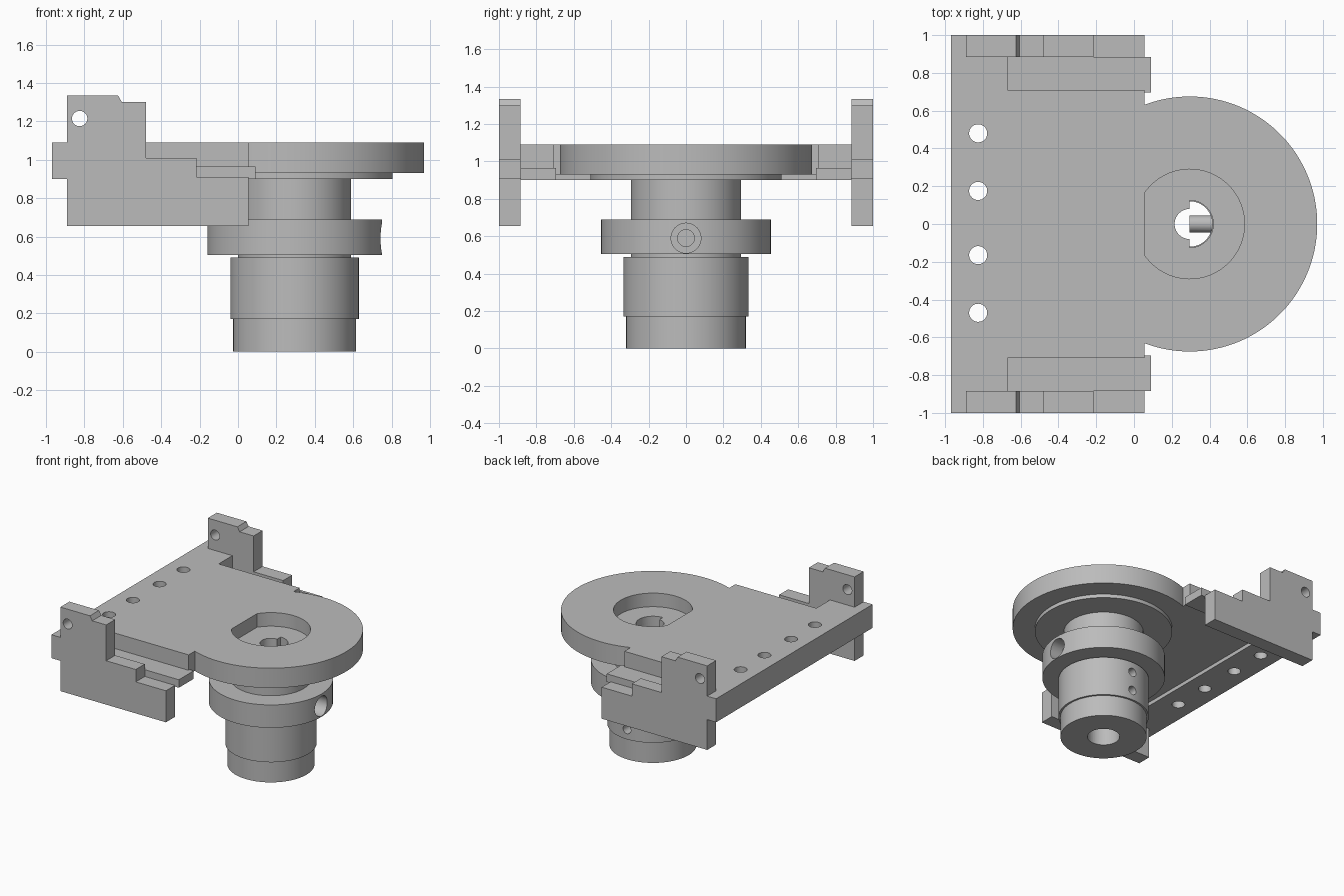
import bpy, bmesh
from math import sin, cos, pi, radians, acos, asin
from mathutils import Vector, Matrix

if "Cube" in bpy.data.objects:
    bpy.data.objects.remove(bpy.data.objects["Cube"])

metal = bpy.data.materials.new("plain grey")
metal.use_nodes = True
metal.diffuse_color = (0.5, 0.5, 0.5, 1)
metal.node_tree.nodes["Principled BSDF"].inputs["Base Color"].default_value = (0.5, 0.5, 0.5, 1)

AXIS = 0.295      # x of the hub's centre line
PLATE_TOP = 1.09
PLATE_LOW = 0.93


def finish(name, bm):
    bmesh.ops.recalc_face_normals(bm, faces=bm.faces)
    mesh = bpy.data.meshes.new(name)
    bm.to_mesh(mesh)
    bm.free()
    mesh.materials.append(metal)
    obj = bpy.data.objects.new(name, mesh)
    bpy.context.collection.objects.link(obj)
    return obj


def prism(name, outline, low, high, along="z"):
    """Extrude a flat outline along z, or an x-z outline along y."""
    place = (lambda a, b: (a, b, low)) if along == "z" else (lambda a, b: (a, low, b))
    bm = bmesh.new()
    face = bm.faces.new([bm.verts.new(place(a, b)) for a, b in outline])
    out = bmesh.ops.extrude_face_region(bm, geom=[face])
    verts = [g for g in out["geom"] if isinstance(g, bmesh.types.BMVert)]
    shift = (0, 0, high - low) if along == "z" else (0, high - low, 0)
    bmesh.ops.translate(bm, verts=verts, vec=shift)
    return finish(name, bm)


def rod(name, start, end, radius, sides=32):
    start, end = Vector(start), Vector(end)
    turn = (end - start).to_track_quat("Z", "Y").to_matrix().to_4x4()
    bm = bmesh.new()
    bmesh.ops.create_cone(bm, cap_ends=True, segments=sides, radius1=radius, radius2=radius,
                          depth=(end - start).length,
                          matrix=Matrix.Translation((start + end) / 2) @ turn)
    return finish(name, bm)


def arc(radius, start, end, steps):
    return [(AXIS + radius * cos(start + (end - start) * i / steps),
             radius * sin(start + (end - start) * i / steps)) for i in range(steps + 1)]


def rect(x0, x1, y0, y1):
    return [(x0, y0), (x1, y0), (x1, y1), (x0, y1)]


def cut(target, *cutters):
    bpy.context.view_layer.objects.active = target
    for cutter in cutters:
        mod = target.modifiers.new("cut", "BOOLEAN")
        mod.operation = "DIFFERENCE"
        mod.solver = "EXACT"
        mod.object = cutter
        bpy.ops.object.modifier_apply(modifier=mod.name)
        bpy.data.objects.remove(cutter)


def smooth(obj):
    bpy.ops.object.select_all(action="DESELECT")
    obj.select_set(True)
    bpy.context.view_layer.objects.active = obj
    bpy.ops.object.shade_smooth_by_angle(angle=radians(30))


def key_cutter():
    # stepped shaft hole: wide on one half, narrow on the other
    outline = arc(0.125, -pi / 2, pi / 2, 24) + arc(0.08, pi / 2, 3 * pi / 2, 24)
    return prism("key_cutter", outline, 0.8, 1.2)


# Round-ended top plate with its D-shaped recess
edge_x, disc_r = 0.055, 0.675
bend = acos((edge_x - AXIS) / disc_r)
outline = [(-0.67, -0.71), (edge_x, -0.71)] + arc(disc_r, -bend, bend, 96) + [(edge_x, 0.71), (-0.67, 0.71)]
plate = prism("top_plate", outline, PLATE_LOW, PLATE_TOP)
flat = acos((edge_x - AXIS) / 0.29)
cut(plate, prism("recess_cutter", arc(0.29, -flat, flat, 64), 0.98, 1.2), key_cutter())
smooth(plate)

# Thicker mounting bar with a row of holes
bar = prism("mounting_bar", [(-0.97, -1), (-0.89, -1), (-0.89, -0.885), (-0.67, -0.885),
                             (-0.67, 0.885), (-0.89, 0.885), (-0.89, 1), (-0.97, 1)], 0.9, PLATE_TOP)
for y in (-0.47, -0.165, 0.175, 0.48):
    cut(bar, rod("hole_cutter", (-0.825, y, 0.8), (-0.825, y, 1.2), 0.048))
smooth(bar)

# Stepped side brackets and the low rails beside the plate
bracket_shape = [(-0.89, 0.655), (0.055, 0.655), (0.055, 0.91), (-0.215, 0.91), (-0.215, 1.01),
                 (-0.48, 1.01), (-0.48, 1.3), (-0.605, 1.3), (-0.625, 1.335), (-0.89, 1.335)]
for side, word in ((1, "back"), (-1, "front")):
    bracket = prism(word + "_bracket", bracket_shape, side * 0.885, side * 1.0, along="y")
    cut(bracket, rod("pin_cutter", (-0.825, side * 0.8, 1.215), (-0.825, side * 1.1, 1.215), 0.04))
    smooth(bracket)
    y0, y1 = sorted((side * 0.695, side * 0.885))
    prism(word + "_rail", rect(-0.67, 0.09, y0, y1), 0.9, 0.965)

# Turned hub: foot, barrel, groove, collar, neck and flange
profile = [(0, 0), (0.32, 0), (0.32, 0.17), (0.335, 0.17), (0.335, 0.49), (0.295, 0.49),
           (0.295, 0.505), (0.455, 0.505), (0.455, 0.69), (0.295, 0.69), (0.295, 0.9),
           (0.51, 0.9), (0.51, PLATE_LOW), (0, PLATE_LOW)]
bm = bmesh.new()
verts = [bm.verts.new((AXIS + r, 0, z)) for r, z in profile]
edges = [bm.edges.new(pair) for pair in zip(verts, verts[1:])]
bmesh.ops.spin(bm, geom=verts + edges, cent=(AXIS, 0, 0), axis=(0, 0, 1), angle=2 * pi, steps=96)
bmesh.ops.remove_doubles(bm, verts=bm.verts, dist=0.0005)
hub = finish("hub", bm)
cut(hub,
    rod("bore_cutter", (AXIS, 0, -0.1), (AXIS, 0, 0.85), 0.12, 48),
    key_cutter(),
    rod("screw_head_cutter", (0.64, 0, 0.59), (0.9, 0, 0.59), 0.08),
    rod("screw_cutter", (AXIS, 0, 0.59), (0.9, 0, 0.59), 0.045))
for z in (0.25, 0.405):
    cut(hub, rod("set_screw_cutter", (AXIS, 0, z), (AXIS, 0.5, z), 0.035))
smooth(hub)
